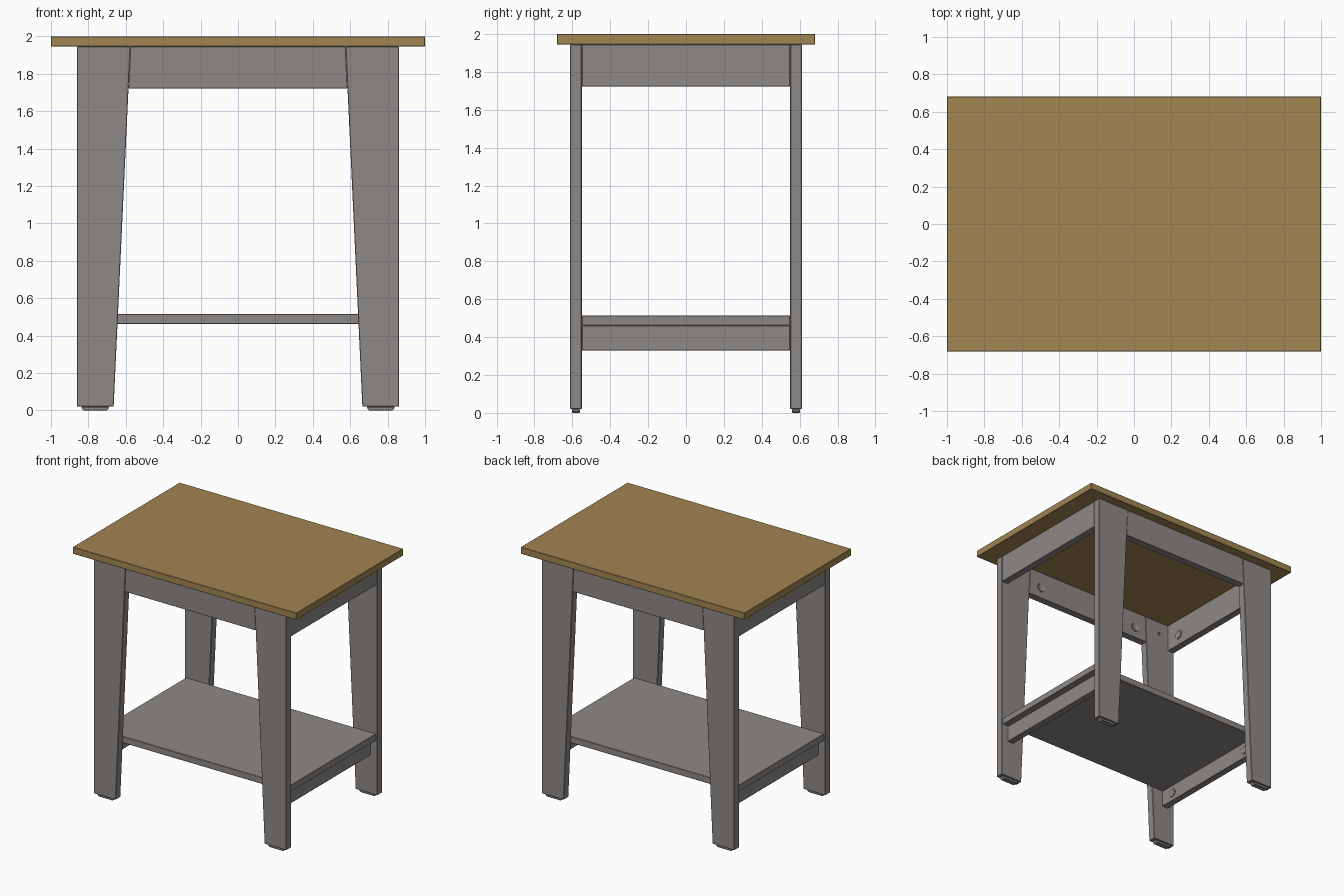
import bpy, bmesh
from mathutils import Matrix

if "Cube" in bpy.data.objects:
    bpy.data.objects.remove(bpy.data.objects["Cube"], do_unlink=True)


def material(name, rgb):
    m = bpy.data.materials.new(name)
    m.use_nodes = True
    m.diffuse_color = (*rgb, 1)
    m.node_tree.nodes["Principled BSDF"].inputs["Base Color"].default_value = (*rgb, 1)
    return m


wood = material("oak wood", (0.36, 0.235, 0.085))
gray = material("warm gray paint", (0.27, 0.25, 0.235))


def finish(name, bm, mat, bevel=0.0):
    bmesh.ops.recalc_face_normals(bm, faces=bm.faces)
    me = bpy.data.meshes.new(name)
    bm.to_mesh(me)
    bm.free()
    me.materials.append(mat)
    ob = bpy.data.objects.new(name, me)
    bpy.context.collection.objects.link(ob)
    if bevel:
        mod = ob.modifiers.new("edge", "BEVEL")
        mod.width = bevel
        mod.segments = 1
    return ob


def panel(name, profile, y0, y1, mat, bevel=0.003):
    """Extrude an (x, z) outline from y0 to y1."""
    bm = bmesh.new()
    face = bm.faces.new([bm.verts.new((x, y0, z)) for x, z in profile])
    ext = bmesh.ops.extrude_face_region(bm, geom=[face])
    verts = [g for g in ext["geom"] if isinstance(g, bmesh.types.BMVert)]
    bmesh.ops.translate(bm, verts=verts, vec=(0, y1 - y0, 0))
    return finish(name, bm, mat, bevel)


def box(name, x, y, z, mat, bevel=0.003):
    return panel(name, [(x[0], z[0]), (x[1], z[0]), (x[1], z[1]), (x[0], z[1])],
                 y[0], y[1], mat, bevel)


def screw(name, loc, axis, r):
    """Flat screw head with a recessed centre, lying on an inner face."""
    bm = bmesh.new()
    bmesh.ops.create_cone(bm, cap_ends=True, segments=16, radius1=r, radius2=r * 0.9, depth=0.008)
    top = max(bm.faces, key=lambda f: f.calc_center_median().z)
    bmesh.ops.inset_region(bm, faces=[top], thickness=r * 0.4)
    bmesh.ops.translate(bm, verts=top.verts, vec=(0, 0, -0.006))
    rot = Matrix.Rotation(1.5708, 4, "X" if axis == "y" else "Y")
    if (axis == "y" and loc[1] < 0) or (axis == "x" and loc[0] > 0):
        rot = Matrix.Rotation(-1.5708, 4, "X" if axis == "y" else "Y")
    bmesh.ops.transform(bm, matrix=Matrix.Translation(loc) @ rot, verts=bm.verts)
    finish(name, bm, gray)


OUT, DEPTH, INNER = 0.86, 0.612, 0.55
TOP, APRON = 1.945, 1.722

# Table top and lower shelf
box("table_top", (-1, 1), (-0.682, 0.682), (TOP, 2.0), wood)
box("shelf", (-0.85, 0.85), (-INNER, INNER), (0.462, 0.515), gray)

for sy, fb in ((-1, "front"), (1, "back")):
    # Tapered plank legs with glides
    for sx, lr in ((-1, "right"), (1, "left")):
        outline = [(sx * OUT, 0.02), (sx * 0.665, 0.02), (sx * 0.575, TOP), (sx * OUT, TOP)]
        panel(f"{fb}_{lr}_leg", outline, sy * INNER, sy * DEPTH, gray)
        foot = [(sx * 0.70, 0), (sx * 0.825, 0), (sx * 0.838, 0.012), (sx * 0.838, 0.02),
                (sx * 0.69, 0.02), (sx * 0.69, 0.012)]
        panel(f"{fb}_{lr}_foot", foot, sy * 0.56, sy * 0.602, gray)
        screw(f"{fb}_{lr}_leg_screw", (sx * 0.71, sy * (INNER - 0.002), 1.84), "y", 0.012)
        screw(f"{fb}_{lr}_apron_screw", (sx * 0.47, sy * (INNER - 0.002), 1.81), "y", 0.036)
    # Apron fitted between the legs
    panel(f"{fb}_apron", [(-0.585, APRON), (0.585, APRON), (0.575, TOP), (-0.575, TOP)],
          sy * INNER, sy * (DEPTH - 0.002), gray, 0.002)

# Side aprons and shelf rails
for sx, lr in ((-1, "right"), (1, "left")):
    box(f"{lr}_apron", (sx * 0.80, sx * 0.858), (-INNER, INNER), (APRON, TOP), gray)
    box(f"{lr}_shelf_rail", (sx * 0.745, sx * 0.80), (-INNER, INNER), (0.328, 0.462), gray)
    for sy, fb in ((-1, "front"), (1, "back")):
        screw(f"{lr}_apron_{fb}_screw", (sx * 0.798, sy * 0.42, 1.81), "x", 0.036)
        screw(f"{lr}_rail_{fb}_screw", (sx * 0.743, sy * 0.43, 0.395), "x", 0.036)
